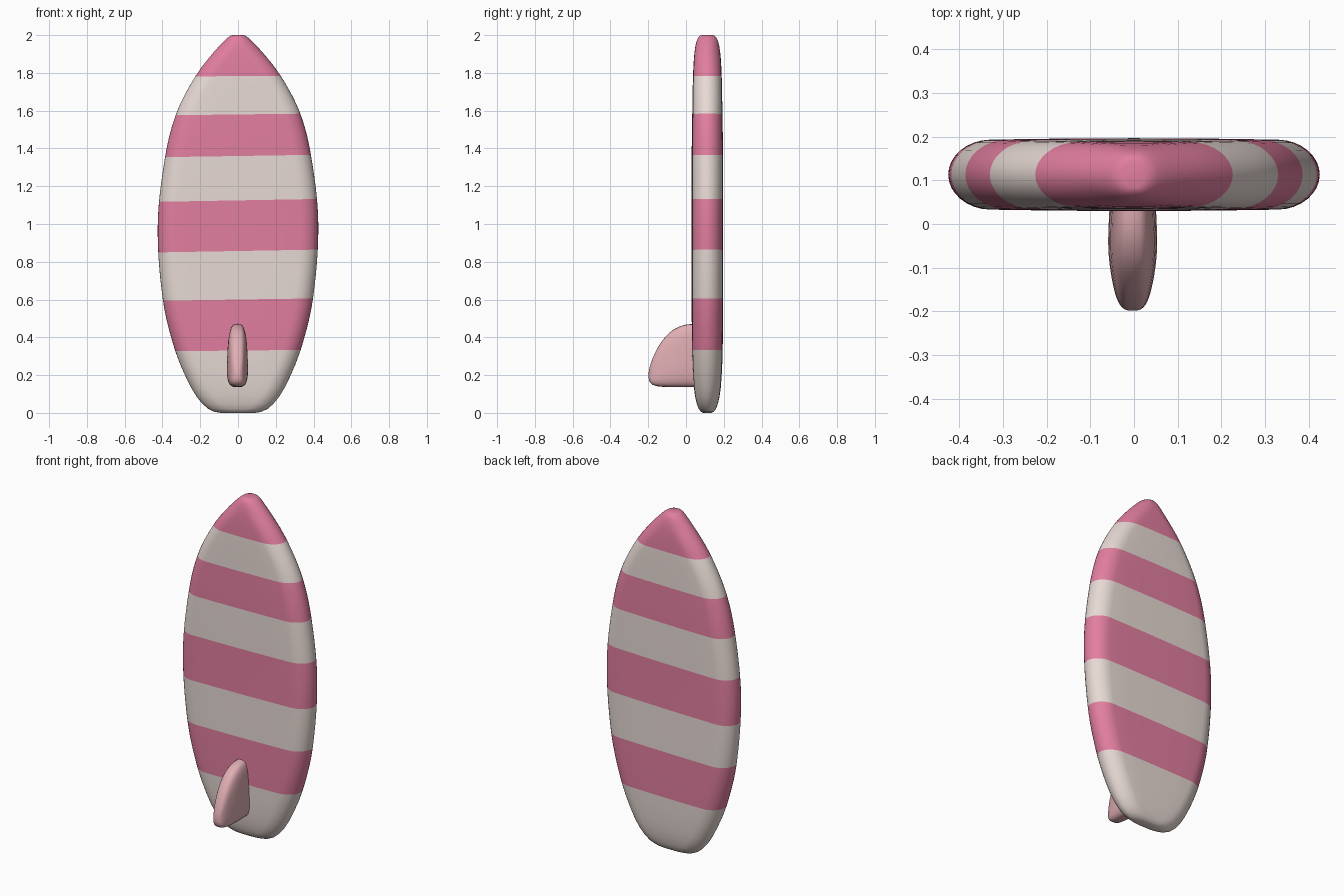
import bpy, bmesh, math

cube = bpy.data.objects.get("Cube")
if cube:
    bpy.data.objects.remove(cube)


def material(name, rgb):
    m = bpy.data.materials.new(name)
    m.use_nodes = True
    m.diffuse_color = (*rgb, 1)
    m.node_tree.nodes["Principled BSDF"].inputs["Base Color"].default_value = (*rgb, 1)
    return m


PINK = material("stripe pink", (0.76, 0.21, 0.35))
CREAM = material("cream", (0.80, 0.70, 0.66))
BLUSH = material("pale pink", (0.74, 0.42, 0.45))


def curve(points, x):
    """Smooth interpolation through rows of (x, value, value, ...)."""
    i = 0
    while i < len(points) - 2 and x > points[i + 1][0]:
        i += 1
    a, b = points[i], points[i + 1]
    p, n = points[max(i - 1, 0)], points[min(i + 2, len(points) - 1)]
    h = b[0] - a[0]
    t = min(max((x - a[0]) / h, 0), 1)
    out = []
    for k in range(1, len(a)):
        ma = (b[k] - p[k]) / (b[0] - p[0]) * h
        mb = (n[k] - a[k]) / (n[0] - a[0]) * h
        out.append((2*t**3 - 3*t*t + 1) * a[k] + (t**3 - 2*t*t + t) * ma
                   + (3*t*t - 2*t**3) * b[k] + (t**3 - t*t) * mb)
    return out


def loft(name, rings, materials, band=lambda i: 0):
    """Skin a list of equal rings, cap both ends, colour by ring index."""
    bm = bmesh.new()
    rows = [[bm.verts.new(p) for p in ring] for ring in rings]
    n = len(rows[0])
    for i in range(len(rows) - 1):
        for j in range(n):
            k = (j + 1) % n
            f = bm.faces.new((rows[i][j], rows[i][k], rows[i + 1][k], rows[i + 1][j]))
            f.material_index = band(i)
    bm.faces.new(rows[0]).material_index = band(0)
    bm.faces.new(rows[-1]).material_index = band(len(rows) - 2)
    bmesh.ops.recalc_face_normals(bm, faces=bm.faces)
    for f in bm.faces:
        f.smooth = True
    mesh = bpy.data.meshes.new(name)
    bm.to_mesh(mesh)
    bm.free()
    for m in materials:
        mesh.materials.append(m)
    ob = bpy.data.objects.new(name, mesh)
    bpy.context.collection.objects.link(ob)
    return ob


# Board: height, half width, half thickness
OUTLINE = [(0, 0.09, 0.02), (0.02, 0.155, 0.045), (0.1, 0.228, 0.067),
           (0.2, 0.28, 0.076), (0.33, 0.332, 0.081), (0.6, 0.397, 0.083),
           (1.0, 0.425, 0.083), (1.36, 0.386, 0.083), (1.58, 0.33, 0.08),
           (1.78, 0.228, 0.076), (1.9, 0.137, 0.069), (1.97, 0.072, 0.056),
           (2, 0.025, 0.03)]
STRIPES = [0, 0.33, 0.6, 0.857, 1.125, 1.36, 1.58, 1.783, 2]
CENTRE_Y = 0.113
STEPS = 8


def angle(z):
    return math.acos(1 - z)


profile = [(angle(z), w, t) for z, w, t in OUTLINE]


def board_ring(a):
    z = 1 - math.cos(a)
    w, t = curve(profile, a)
    r = min(w * 0.85, 0.095)             # rounded rail
    # half section from the right rail over the back to the left rail
    quarter = [(w - r + r * math.cos(q * math.pi / 16),
                t * math.sin(q * math.pi / 16)) for q in range(9)]
    quarter += [((w - r) * f, t) for f in (0.67, 0.33)]
    half = quarter + [(0, t)] + [(-x, y) for x, y in reversed(quarter)]
    loop = half[:-1] + [(-x, -y) for x, y in half[:-1]]
    return [(x, CENTRE_Y + y * (1 - 0.06 * (x / w) ** 2),
             z + 0.018 * x * math.sin(a) ** 2) for x, y in loop]


angles = []
for lo, hi in zip(STRIPES, STRIPES[1:]):
    a, b = angle(lo), angle(hi)
    angles += [a + (b - a) * s / STEPS for s in range(STEPS)]
angles.append(math.pi)
loft("board", [board_ring(a) for a in angles], [CREAM, PINK],
     lambda i: (i // STEPS) % 2)

# Fin: distance forward, bottom, top, half width
FIN = [(-0.06, 0.136, 0.471, 0.05), (0.0, 0.136, 0.467, 0.053),
       (0.05, 0.136, 0.45, 0.054), (0.1, 0.137, 0.413, 0.05),
       (0.15, 0.141, 0.345, 0.041), (0.18, 0.151, 0.28, 0.031),
       (0.194, 0.168, 0.235, 0.02), (0.198, 0.185, 0.21, 0.01)]


def spow(v, e):
    return math.copysign(abs(v) ** e, v)


def fin_ring(d):
    lo, hi, w = curve(FIN, d)
    ring = []
    for j in range(32):
        q = j * math.pi / 16
        v = spow(math.sin(q), 0.6)
        taper = 1 - 0.13 * v
        ring.append((-0.003 + w * taper * spow(math.cos(q), 0.6), -d,
                     (lo + hi) / 2 + (hi - lo) / 2 * v))
    return ring


depths = [-0.06 + 0.258 * math.sin(s / 20 * math.pi / 2) for s in range(21)]
loft("fin", [fin_ring(d) for d in depths], [BLUSH])
